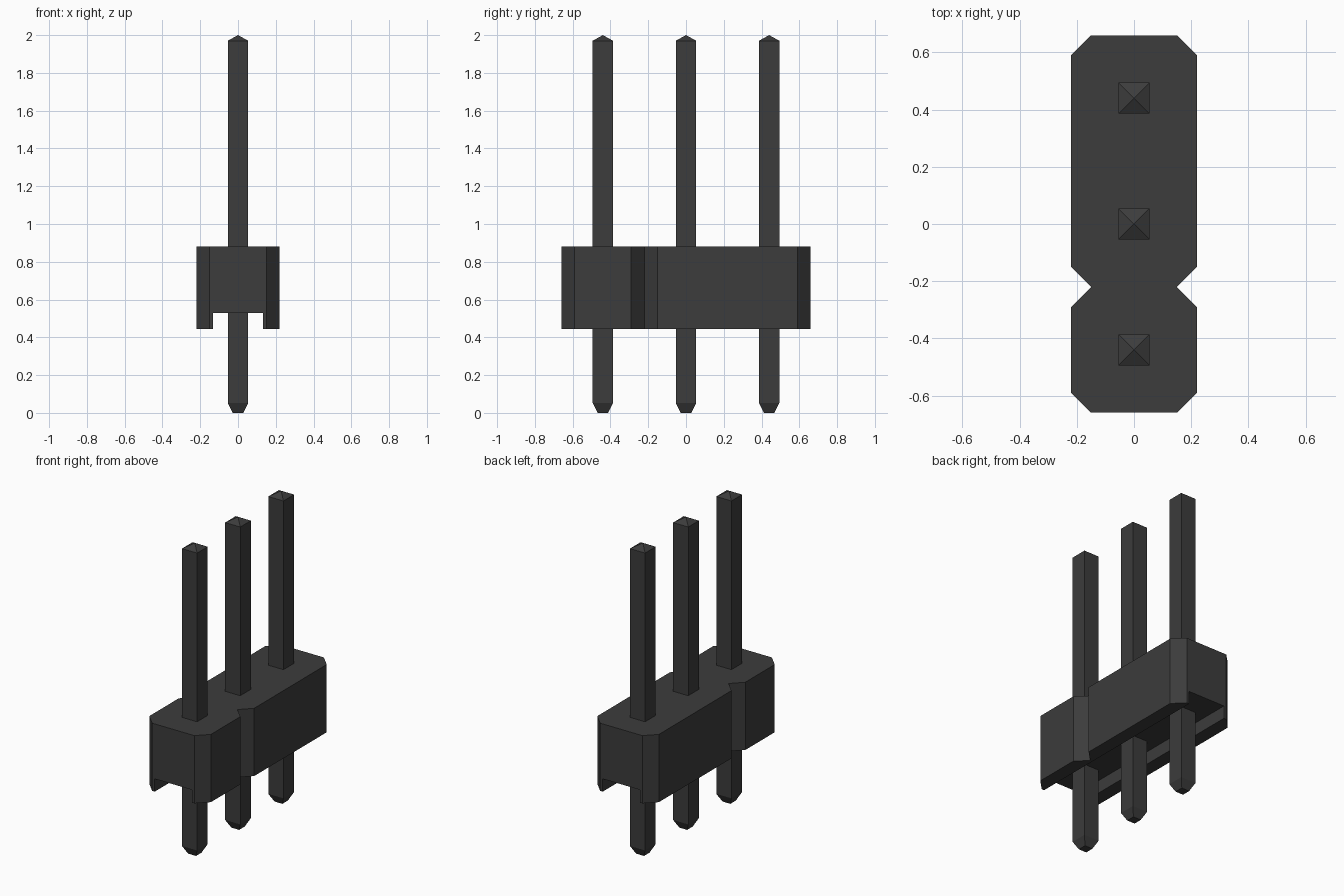
import bpy, bmesh

if "Cube" in bpy.data.objects:
    bpy.data.objects.remove(bpy.data.objects["Cube"])

dark = bpy.data.materials.new("dark_plastic")
dark.diffuse_color = (0.045, 0.045, 0.045, 1)
dark.use_nodes = True
dark.node_tree.nodes["Principled BSDF"].inputs["Base Color"].default_value = dark.diffuse_color


def make_object(name, bm):
    bmesh.ops.recalc_face_normals(bm, faces=bm.faces)
    mesh = bpy.data.meshes.new(name)
    bm.to_mesh(mesh)
    bm.free()
    mesh.materials.append(dark)
    obj = bpy.data.objects.new(name, mesh)
    bpy.context.collection.objects.link(obj)
    return obj


# Housing: chamfered, notched outline extruded upwards
right = [(0.15, -0.66), (0.22, -0.59), (0.22, -0.29), (0.15, -0.22),
         (0.22, -0.15), (0.22, 0.59), (0.15, 0.66)]
outline = right + [(-x, y) for x, y in reversed(right)]
bm = bmesh.new()
base = bm.faces.new([bm.verts.new((x, y, 0.445)) for x, y in outline])
ext = bmesh.ops.extrude_face_region(bm, geom=[base], use_keep_orig=True)
top = [v for v in ext["geom"] if isinstance(v, bmesh.types.BMVert)]
bmesh.ops.translate(bm, verts=top, vec=(0, 0, 0.437))
housing = make_object("housing", bm)

# Open channel along the underside of the housing
bm = bmesh.new()
bmesh.ops.create_cube(bm, size=1)
bmesh.ops.scale(bm, verts=bm.verts, vec=(0.265, 2, 0.4))
bmesh.ops.translate(bm, verts=bm.verts, vec=(0, 0, 0.328))
cutter = make_object("channel_cutter", bm)
cutter.hide_render = True
cutter.hide_viewport = True
cut = housing.modifiers.new("channel", "BOOLEAN")
cut.operation = "DIFFERENCE"
cut.solver = "EXACT"
cut.object = cutter


# Square pins: tapered foot and a shallow pyramid tip
def make_pin(name, y):
    bm = bmesh.new()
    rings = []
    for half, z in [(0.028, 0), (0.054, 0.052), (0.054, 1.97)]:
        rings.append([bm.verts.new((sx * half, y + sy * half, z))
                      for sx, sy in [(-1, -1), (1, -1), (1, 1), (-1, 1)]])
    apex = bm.verts.new((0, y, 2))
    bm.faces.new(rings[0])
    for i in range(4):
        j = (i + 1) % 4
        for low, high in zip(rings, rings[1:]):
            bm.faces.new([low[i], low[j], high[j], high[i]])
        bm.faces.new([rings[-1][i], rings[-1][j], apex])
    make_object(name, bm)


for name, y in [("front_pin", -0.44), ("middle_pin", 0), ("back_pin", 0.44)]:
    make_pin(name, y)
